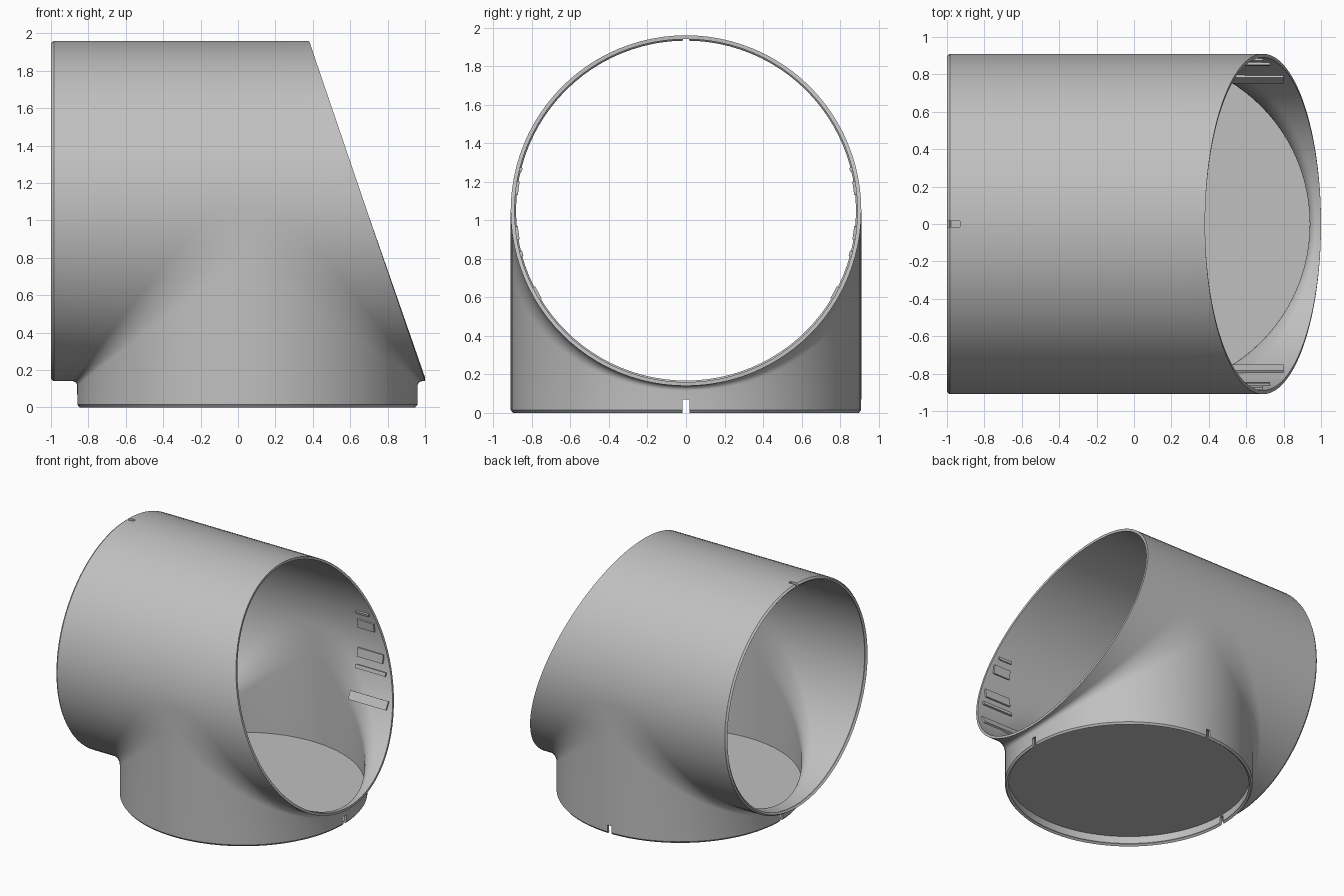
import bpy, bmesh, math
from mathutils import Matrix, Vector

if "Cube" in bpy.data.objects:
    bpy.data.objects.remove(bpy.data.objects["Cube"])

R, XC, ZC, WALL = 0.91, 0.05, 1.05, 0.02
CHAMFER, STEPS, ARC = 0.012, 48, 8

grey = bpy.data.materials.new("pipe grey")
grey.use_nodes = True
grey.diffuse_color = (0.53, 0.53, 0.53, 1)
grey.node_tree.nodes["Principled BSDF"].inputs["Base Color"].default_value = (0.53, 0.53, 0.53, 1)


def make_object(name, bm):
    mesh = bpy.data.meshes.new(name)
    bm.to_mesh(mesh)
    bm.free()
    obj = bpy.data.objects.new(name, mesh)
    bpy.context.collection.objects.link(obj)
    mesh.materials.append(grey)
    return obj


def slant(z):
    """x of the sloping mouth at a given height."""
    return 0.38 + (ZC + R - z) * 0.62 / (2 * R)


def blend(phi):
    """Size of the rounded corner, growing towards the sides."""
    return 0.025 + 0.2 * (1 - math.cos(phi))


def left_end(y, z):
    k = 1 - CHAMFER / R
    return [Vector((-1, y * k, ZC + (z - ZC) * k)), Vector((-0.985, y, z))]


def corner(phi, s):
    d, r = blend(phi), R * math.cos(phi)
    z = ZC - r
    turns = [math.pi / 2 * i / ARC for i in range(ARC + 1)]
    return [Vector((XC + s * (r + d - d * math.sin(a)), R * math.sin(phi),
                    z - d + d * math.cos(a))) for a in turns]


def lower_column(phi, s):
    """Slice along the main pipe, round the corner and down the branch."""
    r, y = R * math.cos(phi), R * math.sin(phi)
    z = ZC - r
    k = 1 - CHAMFER / R
    start = left_end(y, z) if s < 0 else [Vector((slant(z), y, z))]
    foot = [Vector((XC + s * r, y, 0.015)), Vector((XC + s * r * k, y * k, 0))]
    return start + corner(phi, s) + foot


def upper_column(phi):
    y, z = R * math.sin(phi), ZC - R * math.cos(phi)
    d = blend(math.pi / 2)
    mids = [Vector((x, y, z)) for x in (XC - d, XC + d, slant(z))]
    return left_end(y, z) + mids


def skin(bm, columns):
    rows = [[bm.verts.new(p) for p in col] for col in columns]
    for a, b in zip(rows, rows[1:]):
        for i in range(len(a) - 1):
            bm.faces.new((a[i], a[i + 1], b[i + 1], b[i]))


# Tee body: lower halves, upper half and the flat patch at each side
bm = bmesh.new()
half = [math.pi * (i / STEPS - 0.5) for i in range(STEPS + 1)]
for s in (-1, 1):
    skin(bm, [lower_column(p, s) for p in half])
skin(bm, [upper_column(p + math.pi) for p in half])
for phi in (-math.pi / 2, math.pi / 2):
    outline = corner(phi, -1) + corner(phi, 1)[-2::-1]
    bm.faces.new([bm.verts.new(p) for p in outline])
bmesh.ops.remove_doubles(bm, verts=bm.verts, dist=0.0005)
bmesh.ops.recalc_face_normals(bm, faces=bm.faces)
bm.normal_update()
top = max(bm.faces, key=lambda f: f.calc_center_median().z)
if top.normal.z < 0:
    bmesh.ops.reverse_faces(bm, faces=bm.faces)
body = make_object("tee_body", bm)
solid = body.modifiers.new("wall", 'SOLIDIFY')
solid.thickness, solid.offset = WALL, -1


def add_box(bm, centre, size, turn=0, axis='Z'):
    m = Matrix.Translation(centre) @ Matrix.Rotation(turn, 4, axis) @ Matrix.Diagonal((*size, 1))
    bmesh.ops.create_cube(bm, size=1, matrix=m)


# Alignment notches in the foot and in the left end
bm = bmesh.new()
for turn in (0, math.pi / 2, math.pi):
    place = Vector((XC + R * math.cos(turn), R * math.sin(turn), 0.03))
    add_box(bm, place, (0.1, 0.035, 0.08), turn)
add_box(bm, (-0.98, 0, ZC + R), (0.1, 0.03, 0.1))
cutter = make_object("notch_cutter", bm)
cutter.hide_render = True
cut = body.modifiers.new("notches", 'BOOLEAN')
cut.object, cut.operation, cut.solver = cutter, 'DIFFERENCE', 'EXACT'
bpy.context.view_layer.objects.active = body
for mod in ("wall", "notches"):
    bpy.ops.object.modifier_apply(modifier=mod)
bpy.data.objects.remove(cutter)
bpy.ops.object.select_all(action='DESELECT')
body.select_set(True)
bpy.ops.object.shade_smooth_by_angle(angle=math.radians(30))

# Closing disc just above the foot
bm = bmesh.new()
bmesh.ops.create_cone(bm, cap_ends=True, segments=96, radius1=R - WALL / 2,
                      radius2=R - WALL / 2, depth=0.01,
                      matrix=Matrix.Translation((XC, 0, 0.085)))
make_object("floor_disc", bm)

# Ribs on the inner wall by the sloping mouth, on both sides
bm = bmesh.new()
for z, width in ((1.27, 0.02), (1.17, 0.07), (0.93, 0.07), (0.82, 0.03), (0.61, 0.07)):
    lift = math.asin((z - ZC) / R)
    end = slant(z) - 0.04
    for s in (-1, 1):
        reach = R - WALL - 0.004
        place = Vector(((0.46 + end) / 2, s * reach * math.cos(lift), ZC + reach * math.sin(lift)))
        add_box(bm, place, (end - 0.46, 0.02, width), s * lift, 'X')
make_object("inner_ribs", bm)
